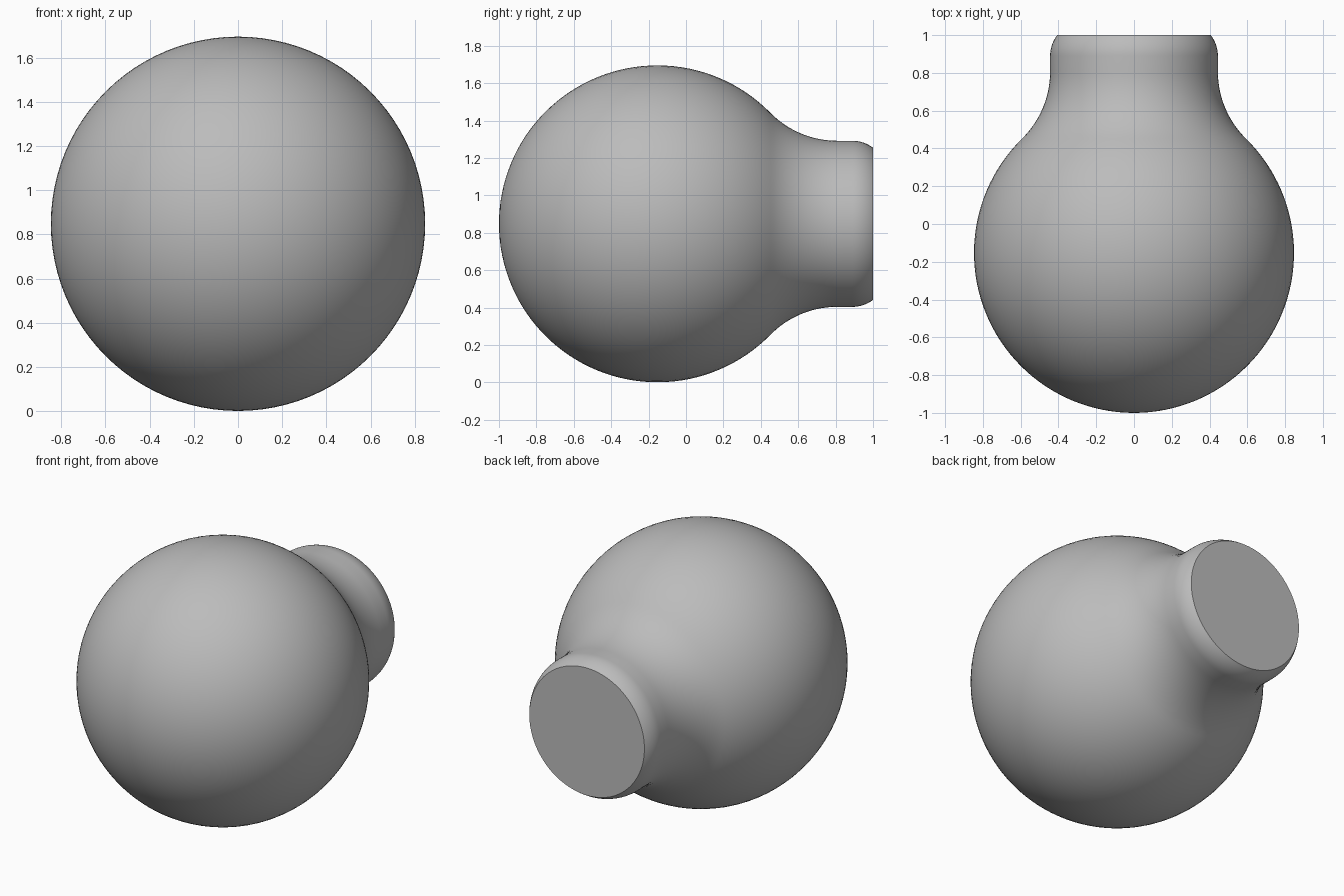
import bpy, bmesh, math

cube = bpy.data.objects.get("Cube")
if cube:
    bpy.data.objects.remove(cube, do_unlink=True)

R, CY, CZ = 0.847, -0.153, 0.848        # ball radius and centre
NECK, FILLET, LIP = 0.444, 0.5, 0.18    # neck radius, blend radius, rim rounding
LIP_START, END, SEGMENTS = 0.89, 1.0, 96

# material
grey = bpy.data.materials.new("plain grey")
grey.use_nodes = True
color = (0.5, 0.5, 0.5, 1)
grey.diffuse_color = color
grey.node_tree.nodes["Principled BSDF"].inputs["Base Color"].default_value = color


def arc(cy, cr, radius, a0, a1, steps):
    """Points (y, distance from axis) along a circular arc."""
    angles = [a0 + (a1 - a0) * i / steps for i in range(steps + 1)]
    return [(cy + radius * math.cos(a), cr + radius * math.sin(a)) for a in angles]


# profile: ball, concave blend tangent to ball and neck, rounded rim, flat end
blend_r = NECK + FILLET
blend_d = math.sqrt((R + FILLET) ** 2 - blend_r ** 2)
tangent = math.atan2(blend_r, blend_d)
rim_angle = math.acos((END - LIP_START) / LIP)
profile = arc(CY, 0, R, math.pi, tangent, 48)
profile += arc(CY + blend_d, blend_r, FILLET, math.pi + tangent, 1.5 * math.pi, 16)[1:]
profile += arc(LIP_START, NECK - LIP, LIP, math.pi / 2, rim_angle, 8)
profile.append((END, 0))

# revolve the profile around the y axis
bm = bmesh.new()
verts = [bm.verts.new((0, y, max(r, 0) + CZ)) for y, r in profile]
edges = [bm.edges.new(pair) for pair in zip(verts, verts[1:])]
bmesh.ops.spin(bm, geom=verts + edges, cent=(0, 0, CZ), axis=(0, 1, 0),
               angle=2 * math.pi, steps=SEGMENTS, use_duplicate=False)
bmesh.ops.remove_doubles(bm, verts=bm.verts[:], dist=0.0001)
bmesh.ops.recalc_face_normals(bm, faces=bm.faces[:])
mesh = bpy.data.meshes.new("ball_with_neck")
bm.to_mesh(mesh)
bm.free()
mesh.materials.append(grey)
ball = bpy.data.objects.new("ball_with_neck", mesh)
bpy.context.collection.objects.link(ball)

# smooth shading with a crisp edge around the flat end
bpy.context.view_layer.objects.active = ball
ball.select_set(True)
bpy.ops.object.shade_smooth_by_angle(angle=math.radians(30))
